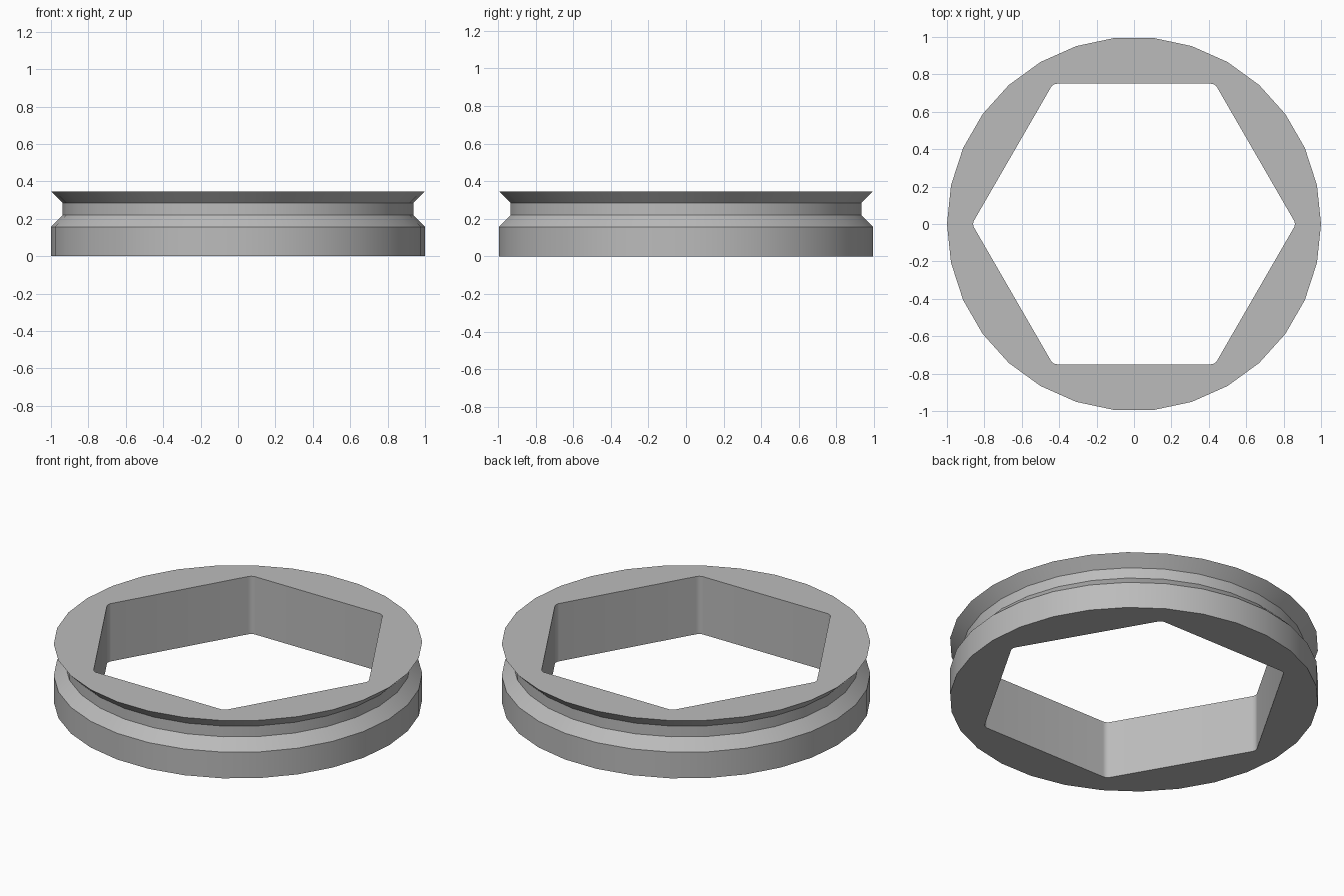
import bpy, bmesh, math

if "Cube" in bpy.data.objects:
    bpy.data.objects.remove(bpy.data.objects["Cube"])

SIDES = 30           # facets around the outside
APOTHEM = 0.75       # centre to flat of the hexagonal hole
FILLET = 0.04        # rounding radius of the hole corners
ARC_STEPS = 6
# radius, height of the grooved outer wall, bottom to top
PROFILE = [(1.0, 0.0), (1.0, 0.157), (0.938, 0.22), (0.938, 0.284), (1.0, 0.346)]
TOP = PROFILE[-1][1]


def circle(radius):
    return [(radius * math.cos(math.tau * i / SIDES),
             radius * math.sin(math.tau * i / SIDES)) for i in range(SIDES)]


def rounded_hexagon():
    points = []
    centre = (APOTHEM - FILLET) / math.cos(math.pi / 6)
    for corner in range(6):
        a = corner * math.pi / 3
        for s in range(ARC_STEPS + 1):
            b = a + math.pi / 3 * (s / ARC_STEPS - 0.5)
            points.append((centre * math.cos(a) + FILLET * math.cos(b),
                           centre * math.sin(a) + FILLET * math.sin(b)))
    return points


bm = bmesh.new()


def ring(points, z):
    return [bm.verts.new((x, y, z)) for x, y in points]


def wall(low, high):
    n = len(low)
    for i in range(n):
        j = (i + 1) % n
        bm.faces.new((low[i], low[j], high[j], high[i]))


def loop_edges(verts):
    return [bm.edges.get((verts[i - 1], verts[i])) for i in range(len(verts))]


# Outer wall with its V-shaped groove
outer = [ring(circle(r), z) for r, z in PROFILE]
for low, high in zip(outer, outer[1:]):
    wall(low, high)

# Hexagonal hole
hole = [ring(rounded_hexagon(), z) for z in (0.0, TOP)]
wall(hole[1], hole[0])

# Flat top and bottom faces between rim and hole
for rim, inner in ((outer[0], hole[0]), (outer[-1], hole[1])):
    bmesh.ops.triangle_fill(bm, use_beauty=True,
                            edges=loop_edges(rim) + loop_edges(inner))
bmesh.ops.recalc_face_normals(bm, faces=bm.faces[:])

mesh = bpy.data.meshes.new("grooved_ring")
bm.to_mesh(mesh)
bm.free()
ring_object = bpy.data.objects.new("grooved_ring", mesh)
bpy.context.collection.objects.link(ring_object)

grey = bpy.data.materials.new("plain grey")
grey.diffuse_color = (0.5, 0.5, 0.5, 1.0)
grey.use_nodes = True
grey.node_tree.nodes["Principled BSDF"].inputs["Base Color"].default_value = grey.diffuse_color
mesh.materials.append(grey)

# Smooth round walls, sharp rims
bpy.context.view_layer.objects.active = ring_object
ring_object.select_set(True)
bpy.ops.object.shade_smooth_by_angle(angle=math.radians(30))
